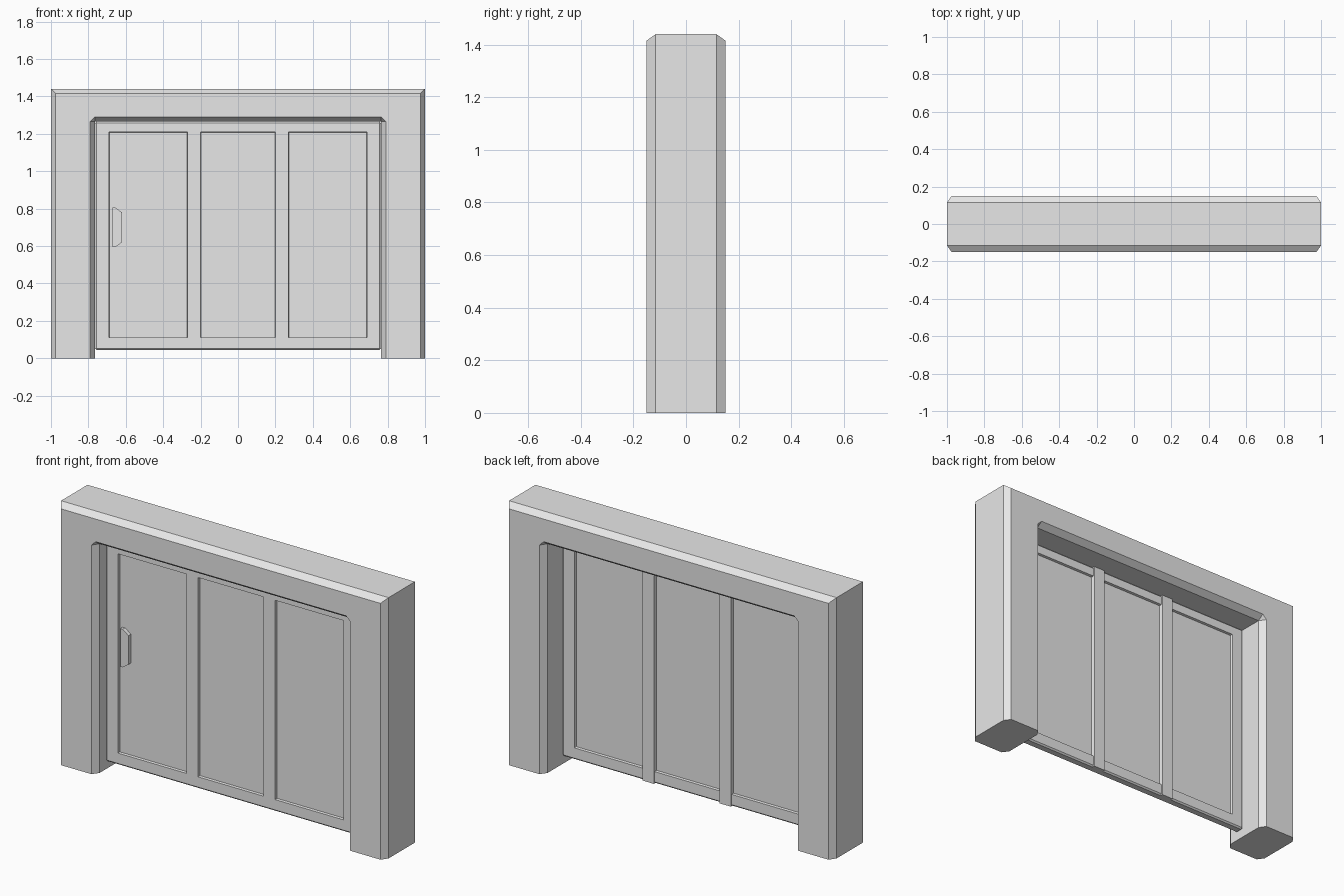
import bpy, bmesh
from mathutils import Vector, Matrix

cube = bpy.data.objects.get("Cube")
if cube:
    bpy.data.objects.remove(cube, do_unlink=True)

grey = bpy.data.materials.new("plain grey")
grey.use_nodes = True
grey.diffuse_color = (0.8, 0.8, 0.8, 1)
grey.node_tree.nodes["Principled BSDF"].inputs["Base Color"].default_value = (0.8, 0.8, 0.8, 1)


def finish(name, bm):
    """Turn a bmesh into a named, flat-shaded object."""
    bmesh.ops.recalc_face_normals(bm, faces=bm.faces)
    mesh = bpy.data.meshes.new(name)
    bm.to_mesh(mesh)
    bm.free()
    mesh.materials.append(grey)
    obj = bpy.data.objects.new(name, mesh)
    bpy.context.collection.objects.link(obj)
    return obj


def box_bmesh(x0, x1, y0, y1, z0, z1, bevel):
    bm = bmesh.new()
    centre = Vector((x0 + x1, y0 + y1, z0 + z1)) / 2
    size = Matrix.Diagonal((x1 - x0, y1 - y0, z1 - z0, 1))
    bmesh.ops.create_cube(bm, size=1, matrix=Matrix.Translation(centre) @ size)
    if bevel:
        bmesh.ops.bevel(bm, geom=bm.edges[:], offset=bevel, segments=1, affect='EDGES')
    return bm


# Door frame: chamfered section swept along a U path, with clipped inner corners
HALF, TOP, DEPTH = 1.0, 1.44, 0.15
IN_X, IN_TOP, CH, CH_Y = 0.765, 1.265, 0.025, 0.035


def section(outer, outer_face, inner_face, inner):
    """Eight-sided section from (x, z) pairs, front to back."""
    y_in = DEPTH - CH_Y
    ring = [(outer, -y_in), (outer_face, -DEPTH), (inner_face, -DEPTH), (inner, -y_in)]
    ring += [(p, -y) for p, y in reversed(ring)]
    return [(p[0], y, p[1]) for p, y in ring]


corner = (-HALF, TOP)
corner_face = (-HALF + CH, TOP - CH)
inner = (-IN_X, IN_TOP)
half = [
    section((-HALF, 0), (-HALF + CH, 0), (-IN_X - CH, 0), (-IN_X, 0)),
    section(corner, corner_face, (-IN_X - CH, IN_TOP), inner),
    section(corner, corner_face, (-IN_X, IN_TOP + CH), inner),
]
stations = half + [[(-x, y, z) for x, y, z in s] for s in reversed(half)]
bm = bmesh.new()
rings = [[bm.verts.new(co) for co in s] for s in stations]
for a, b in zip(rings, rings[1:]):
    for i in range(len(a)):
        j = (i + 1) % len(a)
        bm.faces.new((a[i], a[j], b[j], b[i]))
bm.faces.new(rings[0])
bm.faces.new(rings[-1])
bmesh.ops.remove_doubles(bm, verts=bm.verts, dist=0.0001)
finish("door_frame", bm)

# Door leaf: bevelled slab with three recessed panels on each side
FRONT, BACK, BOTTOM = -0.063, -0.012, 0.045
PANEL_Z = (0.11, 1.21)
PANELS = [(-0.69, -0.27), (-0.2, 0.2), (0.27, 0.69)]
bm = box_bmesh(-IN_X, IN_X, FRONT, BACK, BOTTOM, IN_TOP, 0.008)
cuts = [((x, 0, 0), (1, 0, 0)) for p in PANELS for x in p]
cuts += [((0, 0, z), (0, 0, 1)) for z in PANEL_Z]
for co, no in cuts:
    geom = bm.verts[:] + bm.edges[:] + bm.faces[:]
    bmesh.ops.bisect_plane(bm, geom=geom, plane_co=co, plane_no=no)
bm.normal_update()
cells = []
for f in bm.faces:
    c = f.calc_center_median()
    in_panel = any(a < c.x < b for a, b in PANELS)
    if abs(f.normal.y) > 0.99 and in_panel and PANEL_Z[0] < c.z < PANEL_Z[1]:
        cells.append(f)
bmesh.ops.inset_individual(bm, faces=cells, thickness=0.003, depth=-0.014)
finish("door_leaf", bm)

# Full-height mullions on the back of the leaf
for side, name in ((-1, "right_mullion"), (1, "left_mullion")):
    x = side * 0.235
    finish(name, box_bmesh(x - 0.035, x + 0.035, -0.03, -0.005, BOTTOM, IN_TOP, 0))

# Pull handle: shallow D-shaped plate
outline = [(-0.67, 0.805), (-0.655, 0.805), (-0.62, 0.78),
           (-0.62, 0.62), (-0.655, 0.595), (-0.67, 0.595)]
bm = bmesh.new()
face = bm.faces.new([bm.verts.new((x, FRONT + 0.015, z)) for x, z in outline])
ext = bmesh.ops.extrude_face_region(bm, geom=[face])
moved = [v for v in ext["geom"] if isinstance(v, bmesh.types.BMVert)]
bmesh.ops.translate(bm, verts=moved, vec=(0, -0.022, 0))
finish("pull_handle", bm)
